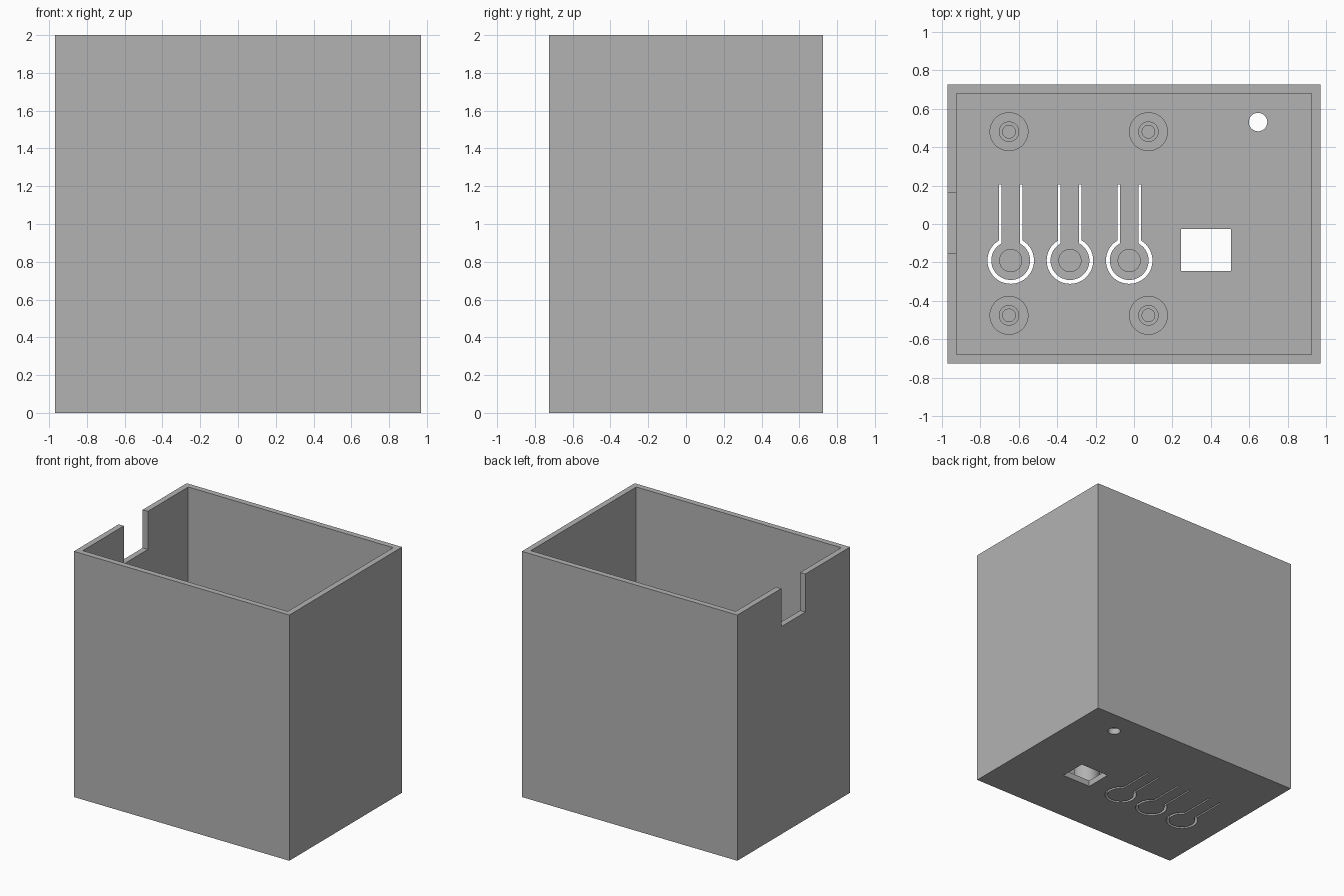
import bpy, bmesh
from math import sin, cos, pi, asin, sqrt

default = bpy.data.objects.get("Cube")
if default:
    bpy.data.objects.remove(default, do_unlink=True)

W, D, H = 1.94, 1.45, 2.0
WALL, FLOOR = 0.047, 0.05

grey = bpy.data.materials.new("grey plastic")
grey.use_nodes = True
colour = (0.45, 0.45, 0.45, 1)
grey.diffuse_color = colour
grey.node_tree.nodes["Principled BSDF"].inputs["Base Color"].default_value = colour


def finish(name, bm):
    bmesh.ops.recalc_face_normals(bm, faces=bm.faces)
    mesh = bpy.data.meshes.new(name)
    bm.to_mesh(mesh)
    bm.free()
    mesh.materials.append(grey)
    obj = bpy.data.objects.new(name, mesh)
    bpy.context.collection.objects.link(obj)
    return obj


def prism(name, outline, z0, z1):
    """Extrude a flat outline upwards."""
    bm = bmesh.new()
    face = bm.faces.new([bm.verts.new((x, y, z0)) for x, y in outline])
    new = bmesh.ops.extrude_face_region(bm, geom=[face])["geom"]
    top = [v for v in new if isinstance(v, bmesh.types.BMVert)]
    bmesh.ops.translate(bm, verts=top, vec=(0, 0, z1 - z0))
    return finish(name, bm)


def rect(x0, x1, y0, y1):
    return [(x0, y0), (x1, y0), (x1, y1), (x0, y1)]


def arc(cx, cy, r, a0, a1, n):
    return [(cx + r * cos(a0 + (a1 - a0) * i / n),
             cy + r * sin(a0 + (a1 - a0) * i / n)) for i in range(n + 1)]


def circle(cx, cy, r, n=48):
    return arc(cx, cy, r, 0, 2 * pi, n)[:-1]


def lathe(name, cx, cy, profile, n=48):
    """Revolve a radius/height profile about a vertical axis."""
    bm = bmesh.new()
    rings = [[bm.verts.new((x, y, z)) for x, y in circle(cx, cy, r, n)]
             for r, z in profile]
    for a, b in zip(rings, rings[1:]):
        for i in range(n):
            j = (i + 1) % n
            bm.faces.new((a[i], a[j], b[j], b[i]))
    bm.faces.new(rings[0])
    bm.faces.new(rings[-1])
    return finish(name, bm)


def cut(target, cutter):
    cutter.hide_render = True
    mod = target.modifiers.new("cut", "BOOLEAN")
    mod.operation, mod.solver, mod.object = "DIFFERENCE", "EXACT", cutter
    bpy.context.view_layer.objects.active = target
    bpy.ops.object.modifier_apply(modifier=mod.name)
    bpy.data.objects.remove(cutter, do_unlink=True)


def smooth(obj):
    bpy.ops.object.select_all(action="DESELECT")
    obj.select_set(True)
    bpy.context.view_layer.objects.active = obj
    bpy.ops.object.shade_smooth_by_angle()


# Open-topped case
hx, hy = W / 2, D / 2
case = prism("case", rect(-hx, hx, -hy, hy), 0, H)
cut(case, prism("cavity", rect(-hx + WALL, hx - WALL, -hy + WALL, hy - WALL),
                FLOOR, H + 0.1))

# Cable notch in the rim, display window and lamp hole in the floor
cut(case, prism("notch", rect(-hx - 0.1, -hx + 0.1, -0.15, 0.16), H - 0.31, H + 0.1))
cut(case, prism("window", rect(0.245, 0.505, -0.245, -0.025), -0.1, 0.1))
cut(case, prism("lamp_hole", circle(0.645, 0.53, 0.048), -0.1, 0.1))

# Spring buttons: a keyhole slit leaves a tongue, with a plunger on top
R_OUT, R_IN, S_OUT, S_IN = 0.121, 0.101, 0.061, 0.048
BUTTON_Y, SLOT_TOP = -0.19, 0.205


def keyhole(cx):
    a, b = pi / 2 + asin(S_OUT / R_OUT), pi / 2 + asin(S_IN / R_IN)
    outer = arc(cx, BUTTON_Y, R_OUT, a, 3 * pi - a, 40)
    inner = arc(cx, BUTTON_Y, R_IN, 3 * pi - b, b, 40)
    return ([(cx - S_OUT, SLOT_TOP)] + outer
            + [(cx + S_OUT, SLOT_TOP), (cx + S_IN, SLOT_TOP)] + inner
            + [(cx - S_IN, SLOT_TOP)])


for i, x in enumerate((-0.641, -0.333, -0.025)):
    cut(case, prism("slit", keyhole(x), -0.1, 0.1))
    smooth(lathe(f"button_plunger_{i + 1}", x, BUTTON_Y,
                 [(0.06, FLOOR - 0.005), (0.06, 0.32)]))
smooth(case)

# Circuit board standoffs with a hollow locating pin
for i, x in enumerate((-0.65, 0.075)):
    for j, y in enumerate((-0.475, 0.48)):
        smooth(lathe(f"standoff_{2 * i + j + 1}", x, y,
                     [(0.101, FLOOR - 0.005), (0.101, 0.4), (0.053, 0.4),
                      (0.053, 0.46), (0.033, 0.46), (0.033, 0.3)]))
